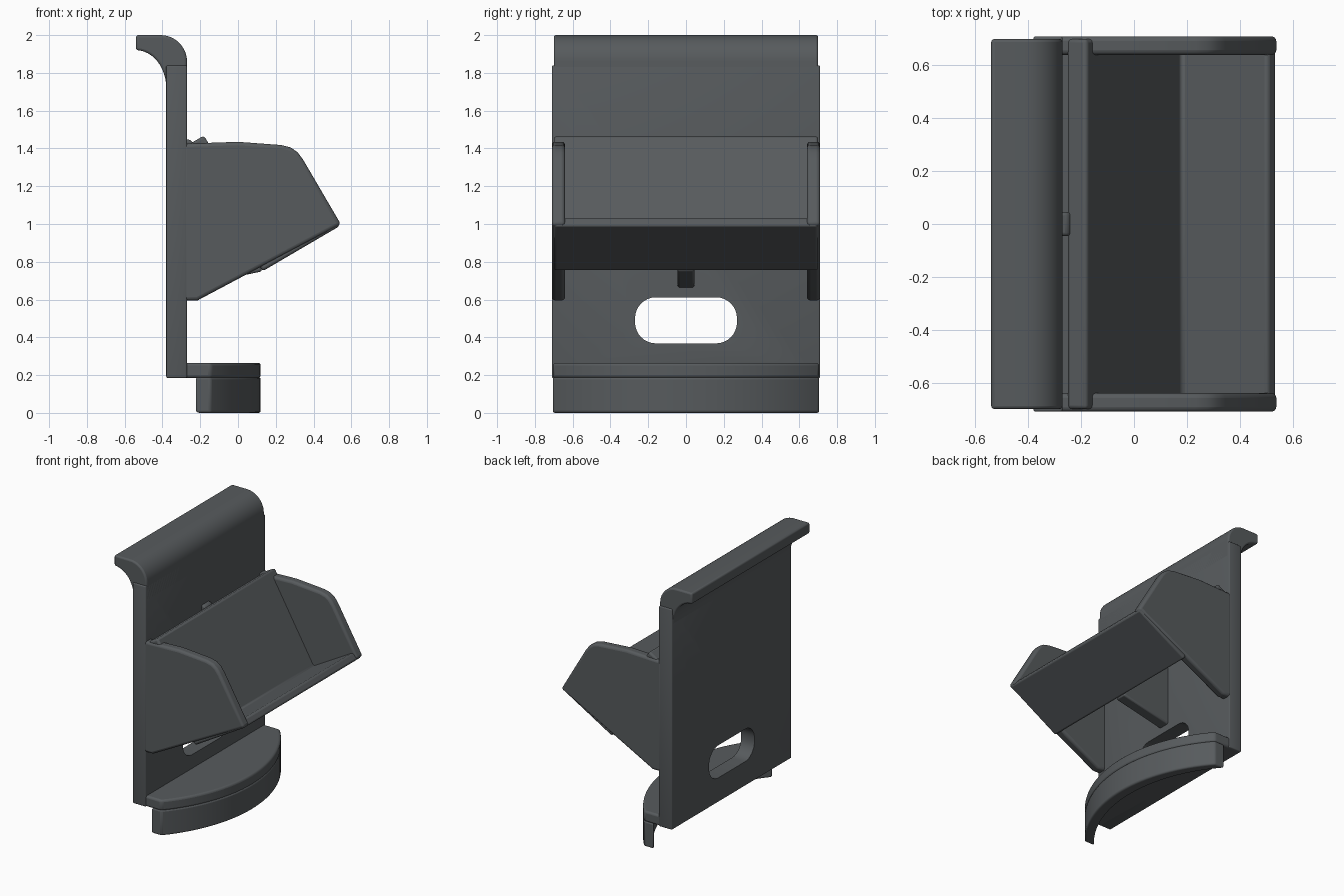
import bpy, bmesh, math
from mathutils import Vector

cube = bpy.data.objects.get("Cube")
if cube:
    bpy.data.objects.remove(cube, do_unlink=True)

# Single matte charcoal material
charcoal = bpy.data.materials.new("charcoal_plastic")
charcoal.use_nodes = True
color = (0.095, 0.104, 0.11, 1)
charcoal.diffuse_color = color
bsdf = charcoal.node_tree.nodes["Principled BSDF"]
bsdf.inputs["Base Color"].default_value = color
bsdf.inputs["Roughness"].default_value = 0.6

AXES = {
    "x": lambda a, b, d: (d, a, b),
    "y": lambda a, b, d: (a, d, b),
    "z": lambda a, b, d: (a, b, d),
}


def arc(cx, cy, rx, ry, start, end, steps=12):
    """Points along an elliptical arc, angles in degrees."""
    out = []
    for i in range(steps + 1):
        t = math.radians(start + (end - start) * i / steps)
        out.append((cx + rx * math.cos(t), cy + ry * math.sin(t)))
    return out


def prism(name, profile, axis, low, high, bevel=0.015):
    """Extrude a closed profile along an axis and soften its edges."""
    bm = bmesh.new()
    place = AXES[axis]
    bottom = bm.faces.new([bm.verts.new(place(a, b, low)) for a, b in profile])
    grown = bmesh.ops.extrude_face_region(bm, geom=[bottom])["geom"]
    shift = Vector(place(0, 0, high - low))
    bmesh.ops.translate(bm, vec=shift, verts=[v for v in grown if isinstance(v, bmesh.types.BMVert)])
    bmesh.ops.recalc_face_normals(bm, faces=bm.faces)
    mesh = bpy.data.meshes.new(name)
    bm.to_mesh(mesh)
    bm.free()
    mesh.materials.append(charcoal)
    obj = bpy.data.objects.new(name, mesh)
    bpy.context.collection.objects.link(obj)
    if bevel:
        mod = obj.modifiers.new("soft_edges", "BEVEL")
        mod.width = bevel
        mod.segments = 3
        mod.limit_method = "ANGLE"
        mod.angle_limit = math.radians(35)
    return obj


def select_only(obj):
    bpy.ops.object.select_all(action="DESELECT")
    obj.select_set(True)
    bpy.context.view_layer.objects.active = obj


parts = []

# Upright plate with a rounded slot cut through it
plate = prism("back_plate", [(-0.38, 0.185), (-0.27, 0.185), (-0.27, 1.84), (-0.38, 1.84)],
              "y", -0.71, 0.71, 0.008)
slot = []
for sy, sz, a in ((1, 1, 0), (-1, 1, 90), (-1, -1, 180), (1, -1, 270)):
    slot += arc(sy * 0.16, 0.49 + sz * 0.01, 0.11, 0.112, a, a + 90, 8)
cutter = prism("slot_cutter", slot, "x", -0.6, 0.0, 0)
cutter.hide_render = True
cut = plate.modifiers.new("slot", "BOOLEAN")
cut.object = cutter
cut.solver = "EXACT"
select_only(plate)
for name in [m.name for m in plate.modifiers]:
    bpy.ops.object.modifier_apply(modifier=name)
bpy.data.objects.remove(cutter, do_unlink=True)
parts.append(plate)

# Curled lip along the top of the plate
lip = [(-0.27, 1.72)] + arc(-0.41, 1.86, 0.14, 0.14, 0, 90) + [(-0.54, 2.0)]
lip += arc(-0.54, 1.72, 0.16, 0.2, 90, 0)
parts.append(prism("top_hook", lip, "y", -0.70, 0.70, 0.012))

# Bowed foot and the curved rim hanging below it
radius, half = 1.072, 0.705
sweep = math.degrees(math.asin(half / radius))
bow = arc(0.12 - radius, 0, radius, radius, -sweep, sweep, 32)
parts.append(prism("foot_flange", [(-0.38, half)] + [(-0.38, -half)] + bow, "z", 0.185, 0.265))
inner = [(x - 0.083, y) for x, y in reversed(bow)]
parts.append(prism("foot_rim", bow + inner, "z", 0.0, 0.19, 0.012))

# Side cheeks of the tray
cheek = [(-0.29, 0.595), (-0.215, 0.595), (0.545, 0.998), (0.345, 1.34), (0.315, 1.38),
         (0.28, 1.405), (0.23, 1.418), (0.0, 1.435), (-0.29, 1.425)]
for name, side in (("cheek_front", -1), ("cheek_back", 1)):
    low, high = sorted((side * 0.64, side * 0.71))
    parts.append(prism(name, cheek, "y", low, high, 0.018))

# Tray: sloped back panel and floor
tray = [(-0.255, 1.425), (-0.18, 1.468), (0.18, 0.85), (0.505, 1.035), (0.54, 0.99), (0.13, 0.75)]
parts.append(prism("tray", tray, "y", -0.70, 0.70, 0.014))

# Central support rib between the plate and the tray
rib = [(-0.29, 0.66), (0.13, 0.75), (-0.22, 1.40), (-0.25, 1.445), (-0.29, 1.45)]
parts.append(prism("support_rib", rib, "y", -0.045, 0.045, 0.012))

for obj in parts:
    select_only(obj)
    bpy.ops.object.shade_smooth_by_angle(angle=math.radians(35))
